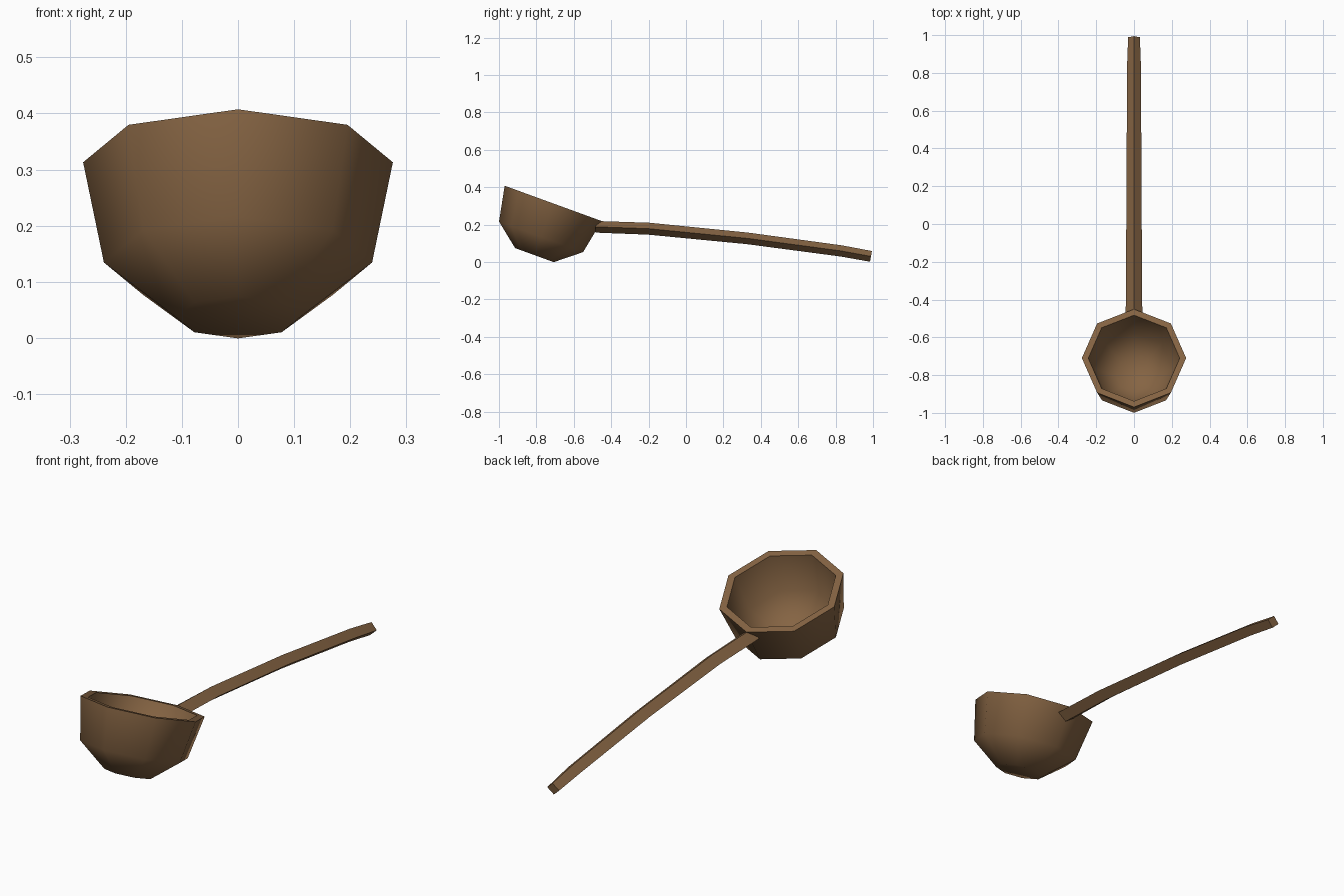
import bpy
import bmesh
from math import cos, sin, pi, radians
from mathutils import Matrix, Vector

old = bpy.data.objects.get("Cube")
if old:
    bpy.data.objects.remove(old, do_unlink=True)

wood = bpy.data.materials.new("brown_wood")
wood.use_nodes = True
BROWN = (0.235, 0.127, 0.056, 1)
wood.diffuse_color = BROWN
wood.node_tree.nodes["Principled BSDF"].inputs["Base Color"].default_value = BROWN


def ring(sides, rx, ry, place):
    """Regular loop of points with a corner on each axis, moved by a matrix."""
    angles = [2 * pi * i / sides for i in range(sides)]
    return [place @ Vector((rx * cos(a), ry * sin(a), 0)) for a in angles]


def loft(name, rings, smooth_angle):
    """Skin a run of rings and close both ends."""
    bm = bmesh.new()
    loops = [[bm.verts.new(p) for p in r] for r in rings]
    for a, b in zip(loops, loops[1:]):
        n = len(a)
        for i in range(n):
            j = (i + 1) % n
            bm.faces.new((a[i], a[j], b[j], b[i]))
    bm.faces.new(loops[0])
    bm.faces.new(loops[-1])
    bmesh.ops.recalc_face_normals(bm, faces=bm.faces)
    mesh = bpy.data.meshes.new(name)
    bm.to_mesh(mesh)
    bm.free()
    mesh.materials.append(wood)
    obj = bpy.data.objects.new(name, mesh)
    bpy.context.collection.objects.link(obj)
    bpy.ops.object.select_all(action="DESELECT")
    obj.select_set(True)
    bpy.context.view_layer.objects.active = obj
    bpy.ops.object.shade_smooth_by_angle(angle=radians(smooth_angle))
    return obj


# Bowl: eight-sided cup, outside up to the rim and back down the inside
tilt = Matrix.Translation((0, -0.71, 0.313)) @ Matrix.Rotation(radians(-20), 4, "X")
bowl_profile = [(0.11, -0.294), (0.239, -0.19), (0.276, 0),
                (0.242, 0), (0.207, -0.175), (0.095, -0.262)]
loft("bowl", [ring(8, r, r, tilt @ Matrix.Translation((0, 0, h)))
              for r, h in bowl_profile], 60)

# Handle: diamond-section bar, bending down and tapering: y, z, half width, half height
stations = [(-0.483, 0.188, 0.044, 0.031), (-0.2, 0.178, 0.042, 0.032),
            (0.33, 0.126, 0.039, 0.031), (0.83, 0.059, 0.037, 0.030),
            (0.989, 0.030, 0.031, 0.029)]
path = [Vector((0, y, z)) for y, z, w, h in stations]
handle_rings = []
for i, (y, z, w, h) in enumerate(stations):
    along = path[min(i + 1, len(path) - 1)] - path[max(i - 1, 0)]
    turn = along.to_track_quat("Z", "Y").to_matrix().to_4x4()
    handle_rings.append(ring(4, w, h, Matrix.Translation(path[i]) @ turn))
loft("handle", handle_rings, 30)
